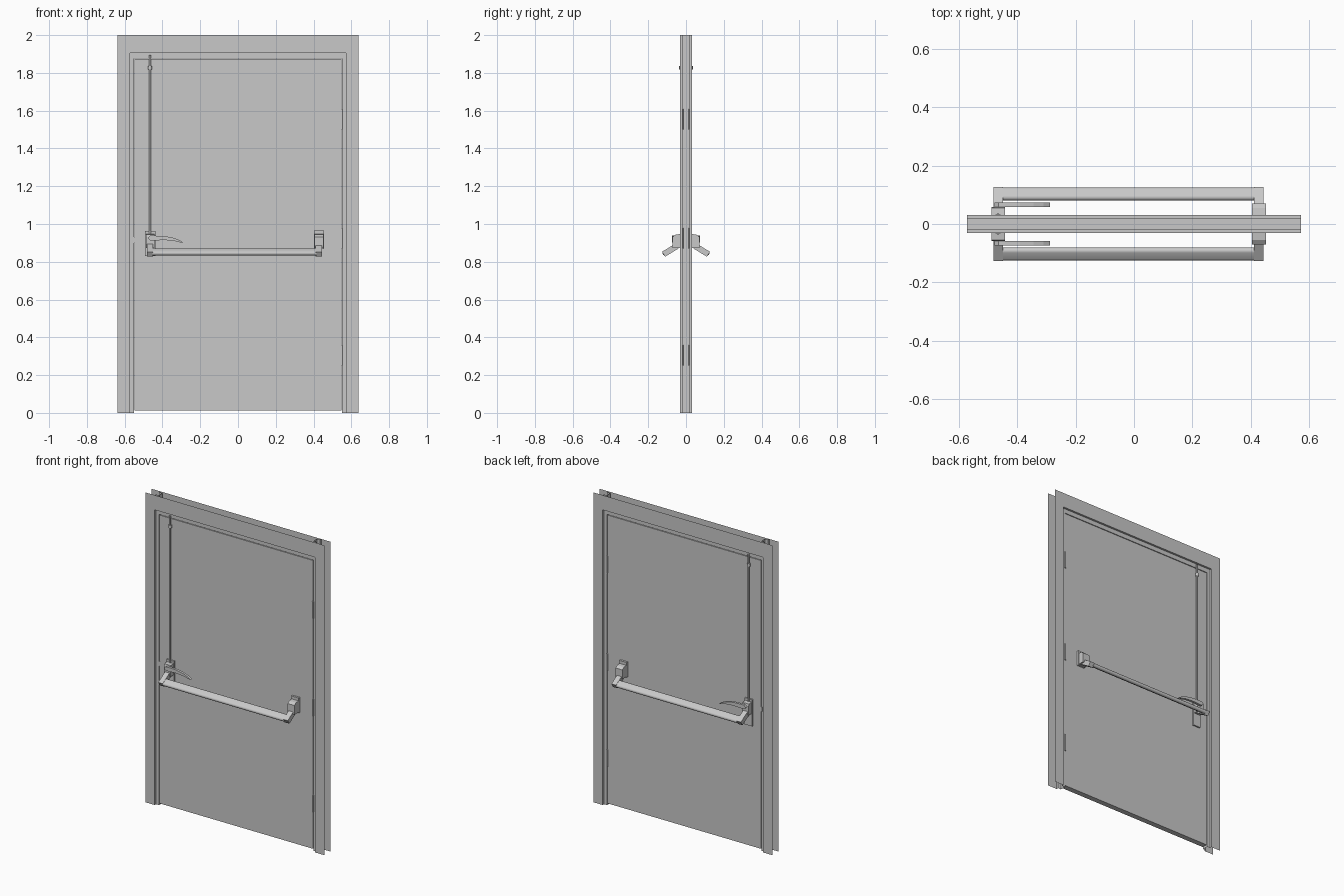
import bpy, bmesh, math
from mathutils import Vector

if "Cube" in bpy.data.objects:
    bpy.data.objects.remove(bpy.data.objects["Cube"])

steel = bpy.data.materials.new("grey_steel")
steel.diffuse_color = (0.58, 0.58, 0.58, 1)
steel.use_nodes = True
steel.node_tree.nodes["Principled BSDF"].inputs["Base Color"].default_value = steel.diffuse_color


def place(axis, p, d):
    """Profile point p = (u, v) at depth d along an axis."""
    u, v = p
    return {"x": (d, u, v), "y": (u, d, v), "z": (u, v, d)}[axis]


def finish(name, bm, smooth=False):
    me = bpy.data.meshes.new(name)
    bm.to_mesh(me)
    bm.free()
    ob = bpy.data.objects.new(name, me)
    bpy.context.collection.objects.link(ob)
    me.materials.append(steel)
    if smooth:
        bpy.ops.object.select_all(action="DESELECT")
        ob.select_set(True)
        bpy.context.view_layer.objects.active = ob
        bpy.ops.object.shade_smooth_by_angle(angle=math.radians(35))
    return ob


def prism(name, axis, pts, a, b, smooth=False):
    """Closed profile extruded from a to b."""
    bm = bmesh.new()
    lo = [bm.verts.new(place(axis, p, a)) for p in pts]
    hi = [bm.verts.new(place(axis, p, b)) for p in pts]
    n = len(pts)
    bm.faces.new(lo)
    bm.faces.new(hi)
    for i in range(n):
        j = (i + 1) % n
        bm.faces.new((lo[i], lo[j], hi[j], hi[i]))
    bmesh.ops.recalc_face_normals(bm, faces=bm.faces)
    return finish(name, bm, smooth)


def box(name, x0, x1, y0, y1, z0, z1):
    return prism(name, "z", [(x0, y0), (x1, y0), (x1, y1), (x0, y1)], z0, z1)


def sheet(name, axis, pts, a, b):
    """Open folded sheet whose first strip faces -y."""
    bm = bmesh.new()
    lo = [bm.verts.new(place(axis, p, a)) for p in pts]
    hi = [bm.verts.new(place(axis, p, b)) for p in pts]
    for i in range(len(pts) - 1):
        bm.faces.new((lo[i], lo[i + 1], hi[i + 1], hi[i]))
    bm.faces.ensure_lookup_table()
    bm.normal_update()
    if bm.faces[0].normal.y > 0:
        bmesh.ops.reverse_faces(bm, faces=bm.faces[:])
    return finish(name, bm)


def circle(cu, cv, r, n=16):
    return [(cu + r * math.cos(2 * math.pi * i / n),
             cv + r * math.sin(2 * math.pi * i / n)) for i in range(n)]


def hat(outer, step, inner):
    """Folded frame section: (across, depth) pairs from front to back."""
    half = [(outer, -0.031), (step, -0.031), (step, -0.018), (inner, -0.018)]
    return half + [(c, -y) for c, y in reversed(half)]


# Folded steel frame
for side, s in (("left", -1), ("right", 1)):
    sheet(side + "_jamb", "z", [(s * c, y) for c, y in hat(0.638, 0.573, 0.551)], 0, 2)
sheet("header", "x", [(y, c) for c, y in hat(2.0, 1.905, 1.877)], -0.573, 0.573)

# Door leaf
box("door_leaf", -0.547, 0.547, -0.0175, 0.0175, 0.012, 1.873)

# Latch in the door edge
box("latch_bolt", -0.558, -0.545, -0.0195, 0.0195, 0.90, 0.93)

# Hinge barrels, visible on both faces
for i, z in enumerate((0.305, 0.925, 1.555)):
    for s in (-1, 1):
        prism(f"hinge_{i}", "z", circle(0.549, s * 0.019, 0.005, 12), z - 0.055, z + 0.055, True)

# Push bar section: a stadium tilted along the arm
c30, s30 = math.cos(math.radians(32)), math.sin(math.radians(32))
stadium = []
for k in range(20):
    t = math.pi * (k if k < 10 else k - 1 + 0) / 9 - math.pi / 2
    off = 0.012 if k < 10 else -0.012
    p = off + 0.012 * math.cos(t)
    q = 0.012 * math.sin(t)
    stadium.append((-0.1025 - c30 * p - s30 * q, 0.852 - s30 * p + c30 * q))

# Arm outline from the mount down to the tip, in (y, z)
arm = [(-0.040, 0.906), (-0.127, 0.853), (-0.110, 0.827), (-0.040, 0.870)]

# Lever outline, in (x, z)
lever = [(-0.478, 0.925), (-0.465, 0.938), (-0.44, 0.938), (-0.39, 0.936), (-0.345, 0.928),
         (-0.31, 0.915), (-0.288, 0.901), (-0.30, 0.901), (-0.34, 0.911), (-0.39, 0.915),
         (-0.44, 0.913), (-0.465, 0.912)]

# Panic hardware, the same on the front (s = 1) and back (s = -1)
for side, s in (("front", 1), ("back", -1)):
    def yz(pts):
        return [(s * y, z) for y, z in pts]

    def ybox(name, x0, x1, y0, y1, z0, z1):
        return box(f"{side}_{name}", x0, x1, s * y0, s * y1, z0, z1)

    # Push bar and its two arms
    prism(side + "_push_bar", "x", yz(stadium), -0.452, 0.415, True)
    prism(side + "_latch_arm", "x", yz(arm), -0.481, -0.449)
    prism(side + "_hinge_arm", "x", yz(arm), 0.411, 0.444)

    # Mounts: back plate and sloped block
    block = [(-0.018, 0.948), (-0.055, 0.944), (-0.071, 0.932), (-0.071, 0.872), (-0.018, 0.872)]
    ybox("latch_plate", -0.492, -0.438, -0.017, -0.027, 0.83 if s > 0 else 0.79, 0.962)
    ybox("hinge_plate", 0.403, 0.455, -0.017, -0.031, 0.868, 0.965)
    prism(side + "_latch_mount", "x", yz([(max(y, -0.058), z) for y, z in block]),
          -0.488, -0.442)
    prism(side + "_hinge_mount", "x", yz(block), 0.405, 0.453)

    # Lever handle
    prism(side + "_lever", "y", lever, -s * 0.058, -s * 0.073)

    # Vertical rod with its guide and top shoe
    prism(side + "_rod", "z", circle(-0.466, -s * 0.027, 0.0055, 12), 0.945, 1.895, True)
    prism(side + "_rod_guide", "z", circle(-0.466, -s * 0.026, 0.010, 12), 1.818, 1.836, True)
    ybox("rod_bracket", -0.472, -0.460, -0.017, -0.028, 1.82, 1.834)
